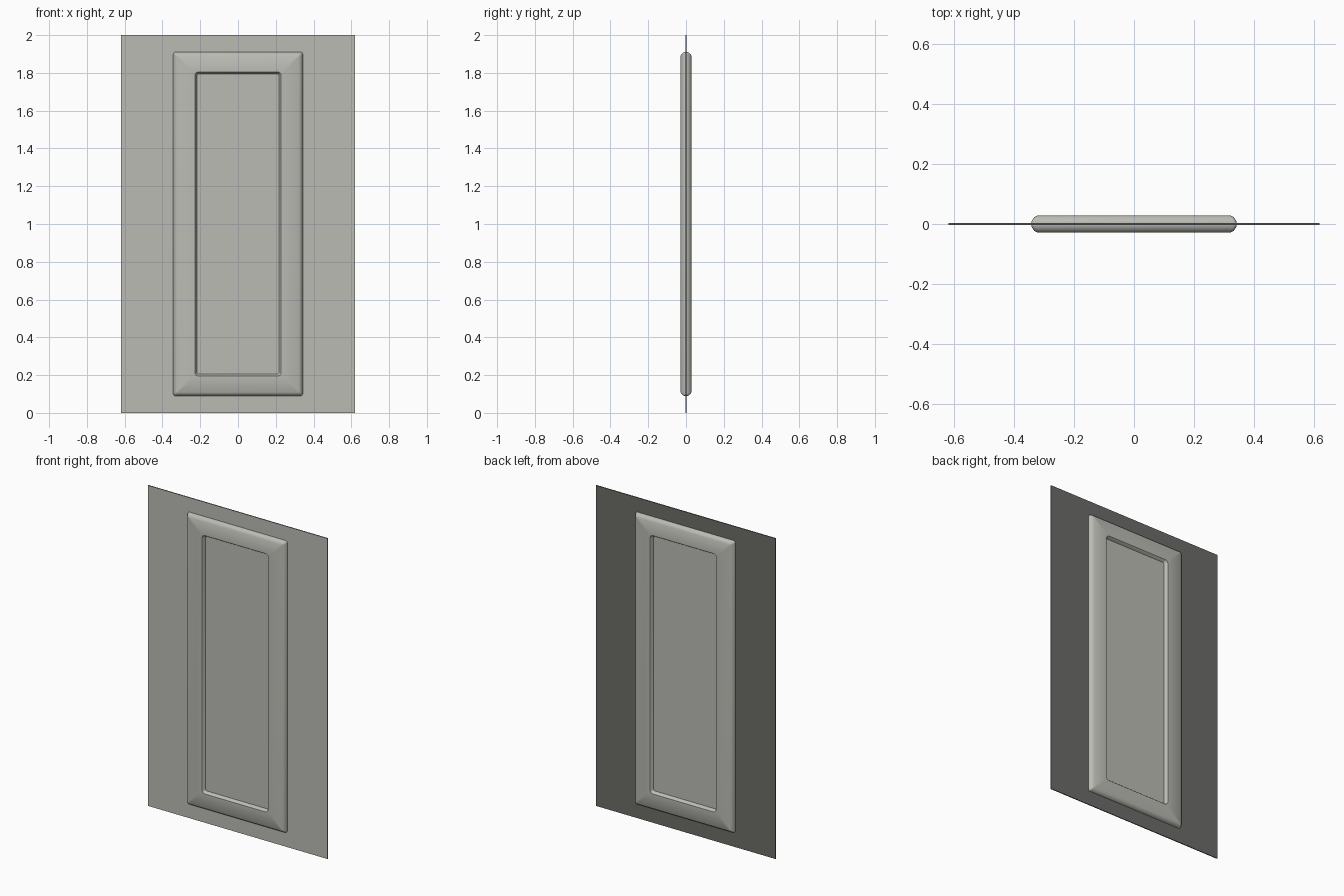
import bpy, bmesh, math

cube = bpy.data.objects.get("Cube")
if cube:
    bpy.data.objects.remove(cube, do_unlink=True)


def material(name, rgb):
    m = bpy.data.materials.new(name)
    m.use_nodes = True
    color = (*rgb, 1)
    m.diffuse_color = color
    m.node_tree.nodes["Principled BSDF"].inputs["Base Color"].default_value = color
    return m


light = material("warm light grey", (0.5, 0.5, 0.46))
dark = material("dark grey", (0.15, 0.15, 0.14))


def finish(bm, name, mats):
    bmesh.ops.recalc_face_normals(bm, faces=bm.faces)
    mesh = bpy.data.meshes.new(name)
    bm.to_mesh(mesh)
    bm.free()
    for m in mats:
        mesh.materials.append(m)
    ob = bpy.data.objects.new(name, mesh)
    bpy.context.collection.objects.link(ob)
    return ob


def ring(bm, half_w, half_h, y, radius, steps=4):
    """Rounded rectangle facing the front, centred at mid height."""
    verts = []
    for corner, (sx, sz) in enumerate([(1, 1), (-1, 1), (-1, -1), (1, -1)]):
        for i in range(steps + 1):
            a = math.pi / 2 * (corner + i / steps)
            x = sx * (half_w - radius) + radius * math.cos(a)
            z = sz * (half_h - radius) + radius * math.sin(a)
            verts.append(bm.verts.new((x, y, 1 + z)))
    return verts


# Backing sheet: light front, dark back and edges
bm = bmesh.new()
bmesh.ops.create_cube(bm, size=1)
for v in bm.verts:
    v.co.x *= 1.24
    v.co.y *= 0.006
    v.co.z = v.co.z * 2 + 1
bm.normal_update()
for f in bm.faces:
    f.material_index = 0 if f.normal.y < -0.5 else 1
finish(bm, "backing_sheet", [light, dark])

# Raised panel, same on both sides: half width, half height, depth, corner radius
profile = [
    (0.217, 0.795, 0.009, 0.012),   # recess floor
    (0.226, 0.804, 0.027, 0.018),   # recess rim
    (0.228, 0.806, 0.029, 0.020),
    (0.322, 0.891, 0.029, 0.006),   # rounded outer edge
    (0.334, 0.902, 0.022, 0.010),
    (0.341, 0.909, 0.011, 0.012),
]
middle = [(0.344, 0.911, 0, 0.012)]
front = [(w, h, -d, r) for w, h, d, r in profile]
bm = bmesh.new()
rings = [ring(bm, *p) for p in front + middle + profile[::-1]]
for a, b in zip(rings, rings[1:]):
    n = len(a)
    for i in range(n):
        j = (i + 1) % n
        bm.faces.new((a[i], a[j], b[j], b[i]))
bm.faces.new(rings[0])
bm.faces.new(rings[-1])
panel = finish(bm, "raised_panel", [light])

bpy.ops.object.select_all(action='DESELECT')
panel.select_set(True)
bpy.context.view_layer.objects.active = panel
bpy.ops.object.shade_smooth_by_angle(angle=math.radians(35))
